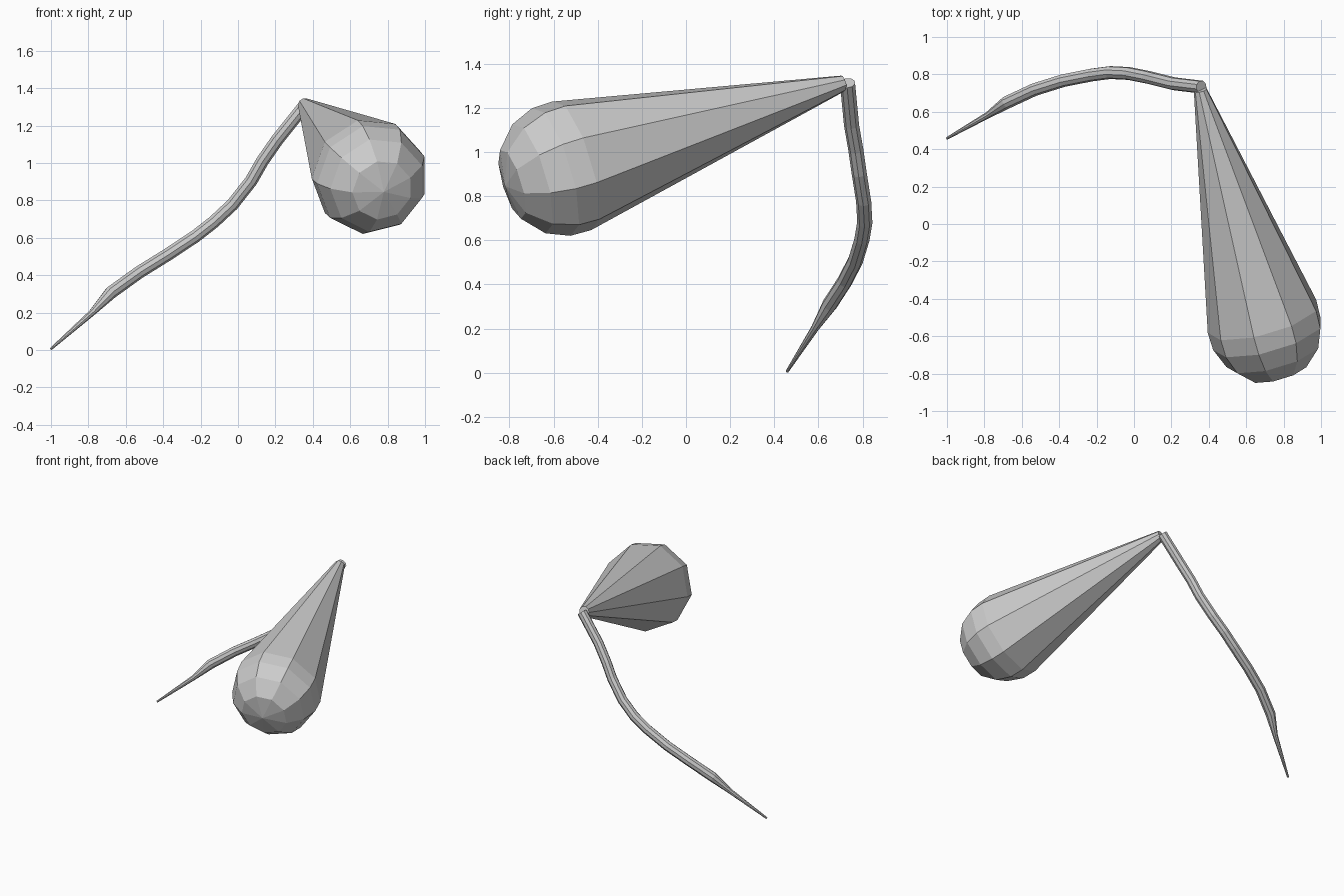
import bpy, bmesh, math
from mathutils import Vector

if "Cube" in bpy.data.objects:
    bpy.data.objects.remove(bpy.data.objects["Cube"])

SIDES = 9


def loft(name, centres, radii, phase, pole=None):
    """Sweep a regular polygon along the centres; optionally close on a pole."""
    pts = [Vector(c) for c in centres]
    bm = bmesh.new()
    rings = []
    u = Vector((1, 0, 0))
    for i, (p, r) in enumerate(zip(pts, radii)):
        before = (p - pts[i - 1]).normalized() if i > 0 else Vector()
        after = (pts[i + 1] - p).normalized() if i < len(pts) - 1 else Vector()
        axis = (before + after).normalized()
        if i == 0 and abs(axis.x) > 0.6:
            u = Vector((0, 0, 1))
        u = (u - axis * u.dot(axis)).normalized()
        w = axis.cross(u)
        ring = []
        for k in range(SIDES):
            a = math.radians(phase) + 2 * math.pi * k / SIDES
            ring.append(bm.verts.new(p + (u * math.cos(a) + w * math.sin(a)) * r))
        rings.append(ring)
    for a, b in zip(rings, rings[1:]):
        for k in range(SIDES):
            n = (k + 1) % SIDES
            bm.faces.new((a[k], a[n], b[n], b[k]))
    bm.faces.new(rings[0][::-1])
    if pole:
        v = bm.verts.new(pole)
        for k in range(SIDES):
            bm.faces.new((rings[-1][k], rings[-1][(k + 1) % SIDES], v))
    else:
        bm.faces.new(rings[-1])
    bmesh.ops.recalc_face_normals(bm, faces=bm.faces)
    mesh = bpy.data.meshes.new(name)
    bm.to_mesh(mesh)
    bm.free()
    obj = bpy.data.objects.new(name, mesh)
    bpy.context.collection.objects.link(obj)
    return obj


# Teardrop bulb: long cone ending in a rounded cap
neck = Vector((0.355, 0.715, 1.312))
pole = Vector((0.78, -0.82, 0.845))
axis = (pole - neck).normalized()
profile = [(0.0, 0.036), (1.32, 0.309), (1.42, 0.306), (1.53, 0.262), (1.625, 0.165)]
loft("bulb", [neck + axis * t for t, r in profile], [r for t, r in profile], 20, pole)

# Curved stem, tapering to a point at the free end
path = [(-1.0, 0.458, 0.006), (-0.78, 0.583, 0.2), (-0.68, 0.65, 0.307),
        (-0.53, 0.72, 0.415), (-0.38, 0.767, 0.508), (-0.23, 0.797, 0.607),
        (-0.13, 0.81, 0.685), (-0.03, 0.805, 0.778), (0.07, 0.785, 0.905),
        (0.13, 0.77, 1.01), (0.21, 0.75, 1.125), (0.36, 0.732, 1.312)]
loft("stem", path, [0.007, 0.018] + [0.035] * 10, 0)
